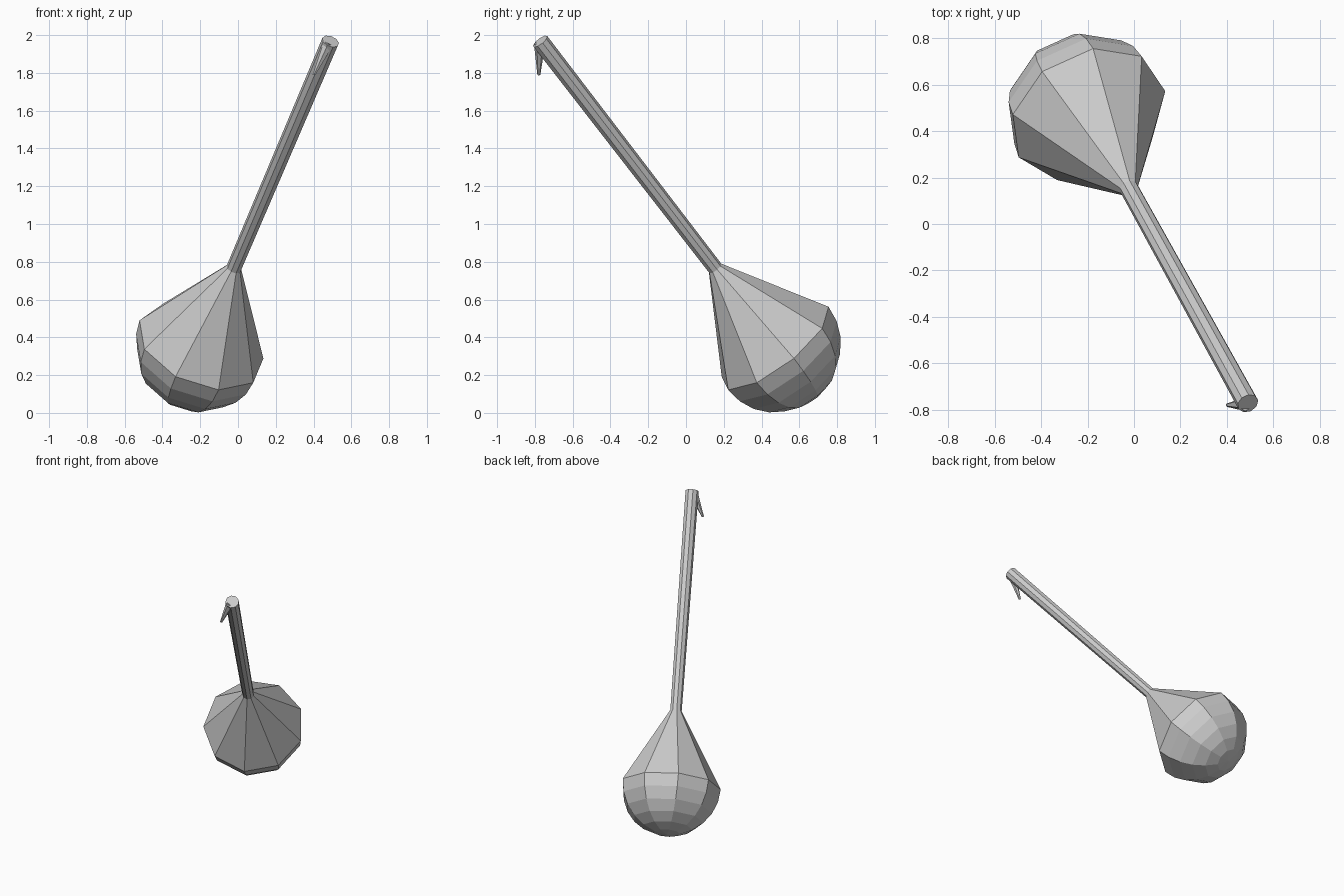
import bpy, bmesh
from math import sin, cos, radians, tau
from mathutils import Vector

if "Cube" in bpy.data.objects:
    bpy.data.objects.remove(bpy.data.objects["Cube"])


def lathe(name, origin, axis, side, sides, profile):
    """Spin (distance along axis, radius) pairs into a closed faceted solid."""
    axis = axis.normalized()
    u = (side - axis * side.dot(axis)).normalized()
    v = axis.cross(u)
    bm = bmesh.new()
    rings = []
    for t, r in profile:
        c = origin + axis * t
        if r == 0:
            rings.append([bm.verts.new(c)])
        else:
            rings.append([bm.verts.new(c + (u * cos(tau * i / sides) + v * sin(tau * i / sides)) * r)
                          for i in range(sides)])
    for a, b in zip(rings, rings[1:]):
        for i in range(sides):
            j = (i + 1) % sides
            if len(a) == 1:
                bm.faces.new((a[0], b[j], b[i]))
            else:
                bm.faces.new((a[i], a[j], b[j], b[i]))
    # flat end caps
    for ring in (rings[0], rings[-1]):
        if len(ring) > 1:
            bm.faces.new(ring)
    bmesh.ops.recalc_face_normals(bm, faces=bm.faces)
    mesh = bpy.data.meshes.new(name)
    bm.to_mesh(mesh)
    bm.free()
    obj = bpy.data.objects.new(name, mesh)
    bpy.context.collection.objects.link(obj)
    return obj


centre = Vector((-0.197, 0.472, 0.353))
tip = Vector((0.49, -0.772, 1.967))
R = 0.352

# Body: round bottom, straight taper to the neck, long thin stem
bowl = [(-R * cos(radians(a)), R * sin(radians(a))) for a in range(0, 90, 15)]
bowl[0] = (-R, 0)
lathe("gourd_body", centre, tip - centre, Vector((0.332, 0.098, -0.063)), 9,
      bowl + [(0, R), (0.55, 0.041), ((tip - centre).length, 0.047)])

# Small side twig drooping from the stem end
base = Vector((0.478, -0.775, 1.955))
end = Vector((0.402, -0.779, 1.79))
lathe("stem_twig", base, end - base, Vector((0, 1, 0)), 6,
      [(0, 0.03), ((end - base).length, 0.008)])
